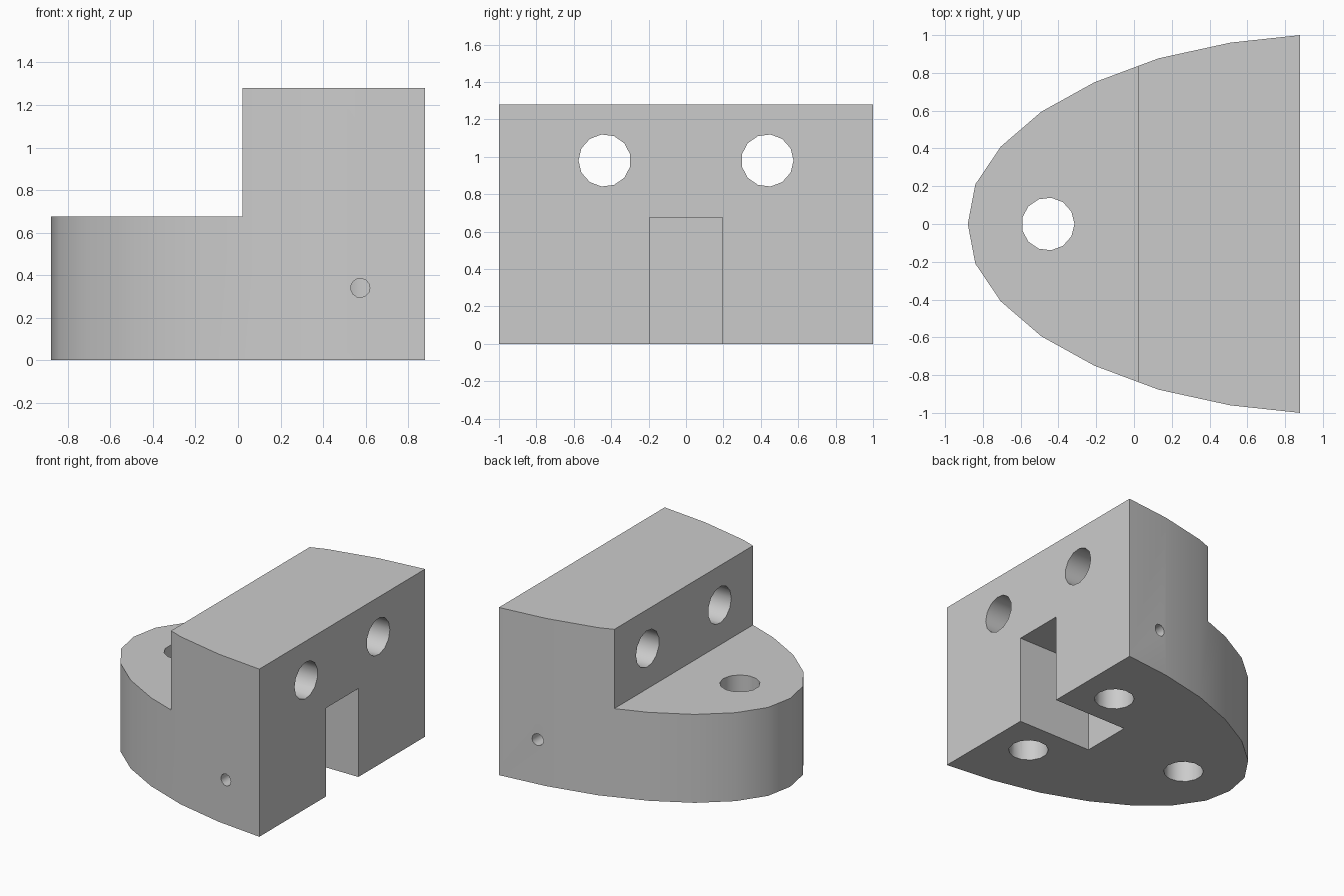
import bpy, bmesh, math
from mathutils import Vector

old = bpy.data.objects.get("Cube")
if old:
    bpy.data.objects.remove(old, do_unlink=True)

grey = bpy.data.materials.new("plain grey")
grey.use_nodes = True
colour = (0.6, 0.6, 0.6, 1)
grey.diffuse_color = colour
grey.node_tree.nodes["Principled BSDF"].inputs["Base Color"].default_value = colour


def prism(name, points, sweep):
    """Extrude a flat outline along a vector."""
    bm = bmesh.new()
    face = bm.faces.new([bm.verts.new(p) for p in points])
    grown = bmesh.ops.extrude_face_region(bm, geom=[face])["geom"]
    moved = [v for v in grown if isinstance(v, bmesh.types.BMVert)]
    bmesh.ops.translate(bm, verts=moved, vec=sweep)
    bmesh.ops.recalc_face_normals(bm, faces=bm.faces)
    mesh = bpy.data.meshes.new(name)
    bm.to_mesh(mesh)
    bm.free()
    mesh.materials.append(grey)
    obj = bpy.data.objects.new(name, mesh)
    bpy.context.collection.objects.link(obj)
    return obj


def box(name, low, high):
    (x0, y0, z0), (x1, y1, z1) = low, high
    outline = [(x0, y0, z0), (x1, y0, z0), (x1, y1, z0), (x0, y1, z0)]
    return prism(name, outline, (0, 0, z1 - z0))


def drill(name, start, end, radius, sides, first):
    """Faceted round bore; 'first' points at its first corner."""
    start, sweep = Vector(start), Vector(end) - Vector(start)
    u = Vector(first)
    v = sweep.normalized().cross(u)
    ring = []
    for i in range(sides):
        a = math.tau * i / sides
        ring.append(start + radius * (math.cos(a) * u + math.sin(a) * v))
    return prism(name, ring, sweep)


HEIGHT, STEP, BACK = 1.28, 0.675, 0.88
BORE, SIDES = 0.14, 13

# Body: rounded nose outline, mirrored across y
half = [(-0.84, 0.21), (-0.705, 0.41), (-0.49, 0.595), (-0.21, 0.75),
        (0.13, 0.877), (0.51, 0.96), (BACK, 1.0)]
outline = [(-BACK, 0)] + half + [(x, -y) for x, y in reversed(half)]
body = prism("stepped_block", [(x, y, 0) for x, y in outline], (0, 0, HEIGHT))

# Step, slot and nose bore
cutters = [
    box("step_cut", (-1.2, -1.2, STEP), (0.02, 1.2, 1.6)),
    box("slot_cut", (0.255, -0.195, -0.2), (1.1, 0.195, STEP)),
    drill("nose_bore", (-0.455, 0, -0.2), (-0.455, 0, 1), BORE, SIDES, (1, 0, 0)),
]
# Paired bores: through the upright, up from the base, and set screws
for s in (-1, 1):
    cutters += [
        drill("upright_bore", (-0.2, 0.435 * s, 0.98), (1.1, 0.435 * s, 0.98),
              BORE, SIDES, (0, s, 0)),
        drill("base_bore", (0.575, 0.47 * s, -0.2), (0.575, 0.47 * s, STEP),
              BORE, SIDES, (1, 0, 0)),
        drill("screw_bore", (0.575, 1.2 * s, 0.34), (0.575, 0.47 * s, 0.34),
              0.045, SIDES, (1, 0, 0)),
    ]

bpy.ops.object.select_all(action="DESELECT")
bpy.context.view_layer.objects.active = body
body.select_set(True)
for cutter in cutters:
    cutter.hide_render = True
    mod = body.modifiers.new(cutter.name, "BOOLEAN")
    mod.operation, mod.solver, mod.object = "DIFFERENCE", "EXACT", cutter
    bpy.ops.object.modifier_apply(modifier=mod.name)
    bpy.data.objects.remove(cutter, do_unlink=True)

bpy.ops.object.shade_smooth_by_angle(angle=math.radians(30))
